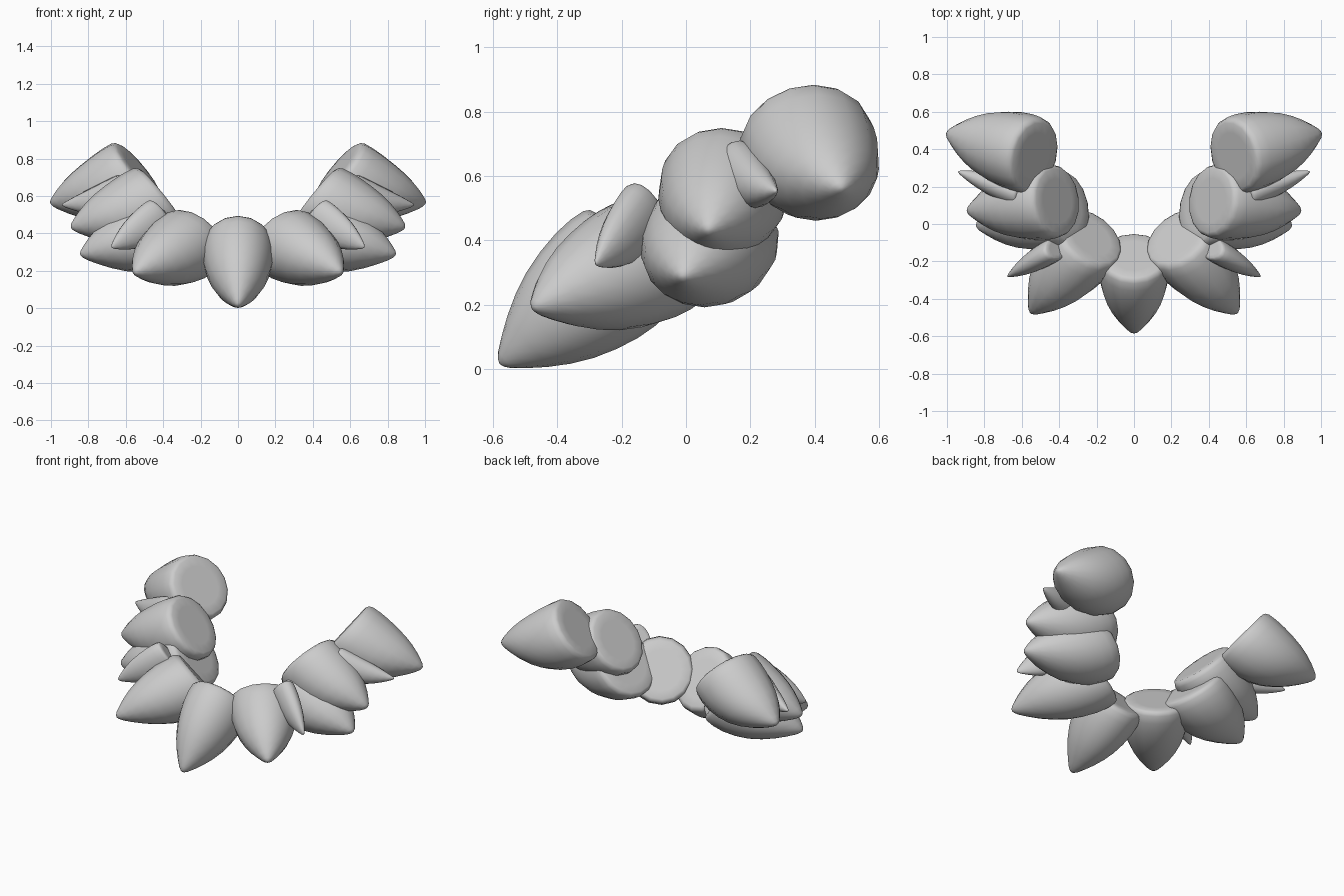
import bpy, bmesh, math
from mathutils import Vector

if "Cube" in bpy.data.objects:
    bpy.data.objects.remove(bpy.data.objects["Cube"])

SEGS = 16
# petal profile: (distance along the axis from base to tip, radius factor)
PROFILE = [(0, 0.6), (0, 0.86), (0.015, 0.94), (0.05, 0.99), (0.14, 1.01), (0.26, 0.99),
           (0.40, 0.92), (0.54, 0.81), (0.67, 0.66), (0.79, 0.48), (0.89, 0.30),
           (0.96, 0.16), (0.99, 0.07)]


def petal(name, base, tip, r_side, r_up, sag=0.0, mirror=True):
    """Blunt-pointed cone whose base disc leans back, running from base to tip."""
    base, tip = Vector(base), Vector(tip)
    z = Vector((0, 0, 1))
    h = base - tip
    h.z = 0
    h.normalize()
    up = z * 0.78 - h * 0.62
    side = h.cross(z)
    bm = bmesh.new()
    rings = []
    for t, r in PROFILE:
        c = base.lerp(tip, t) + z * (4 * t * (1 - t) * sag)
        ring = []
        for i in range(SEGS):
            a = 2 * math.pi * i / SEGS
            ring.append(bm.verts.new(c + side * (math.cos(a) * r * r_side)
                                     + up * (math.sin(a) * r * r_up)))
        rings.append(ring)
    for a, b in zip(rings, rings[1:]):
        for i in range(SEGS):
            j = (i + 1) % SEGS
            bm.faces.new((a[i], a[j], b[j], b[i]))
    bm.faces.new(rings[0])
    point = bm.verts.new(tip)
    for i in range(SEGS):
        bm.faces.new((rings[-1][i], rings[-1][(i + 1) % SEGS], point))
    bmesh.ops.recalc_face_normals(bm, faces=bm.faces)
    for f in bm.faces:
        f.smooth = True
    me = bpy.data.meshes.new(name)
    bm.to_mesh(me)
    bm.free()
    ob = bpy.data.objects.new(name, me)
    bpy.context.collection.objects.link(ob)
    if mirror:
        ob.modifiers.new("mirror", 'MIRROR').use_mirror_merge = False
    return ob


# centre petal
petal("centre_petal", (0, -0.17, 0.345), (0, -0.58, 0.015), 0.19, 0.21, mirror=False)

# large petals, front to back, mirrored to both sides
petal("front_petal", (0.23, -0.07, 0.375), (0.55, -0.475, 0.185), 0.20, 0.21, -0.02)
petal("lower_side_petal", (0.36, 0.09, 0.44), (0.84, -0.01, 0.28), 0.21, 0.21, -0.03)
petal("upper_side_petal", (0.41, 0.125, 0.60), (0.89, 0.07, 0.425), 0.20, 0.21, -0.035)
petal("back_petal", (0.53, 0.365, 0.735), (1.0, 0.485, 0.555), 0.21, 0.21, -0.045)

# small petals tucked between the large ones
petal("small_front_petal", (0.41, -0.125, 0.50), (0.675, -0.28, 0.325), 0.065, 0.11, -0.01)
petal("small_back_petal", (0.58, 0.145, 0.64), (0.94, 0.28, 0.55), 0.07, 0.10, -0.03)
